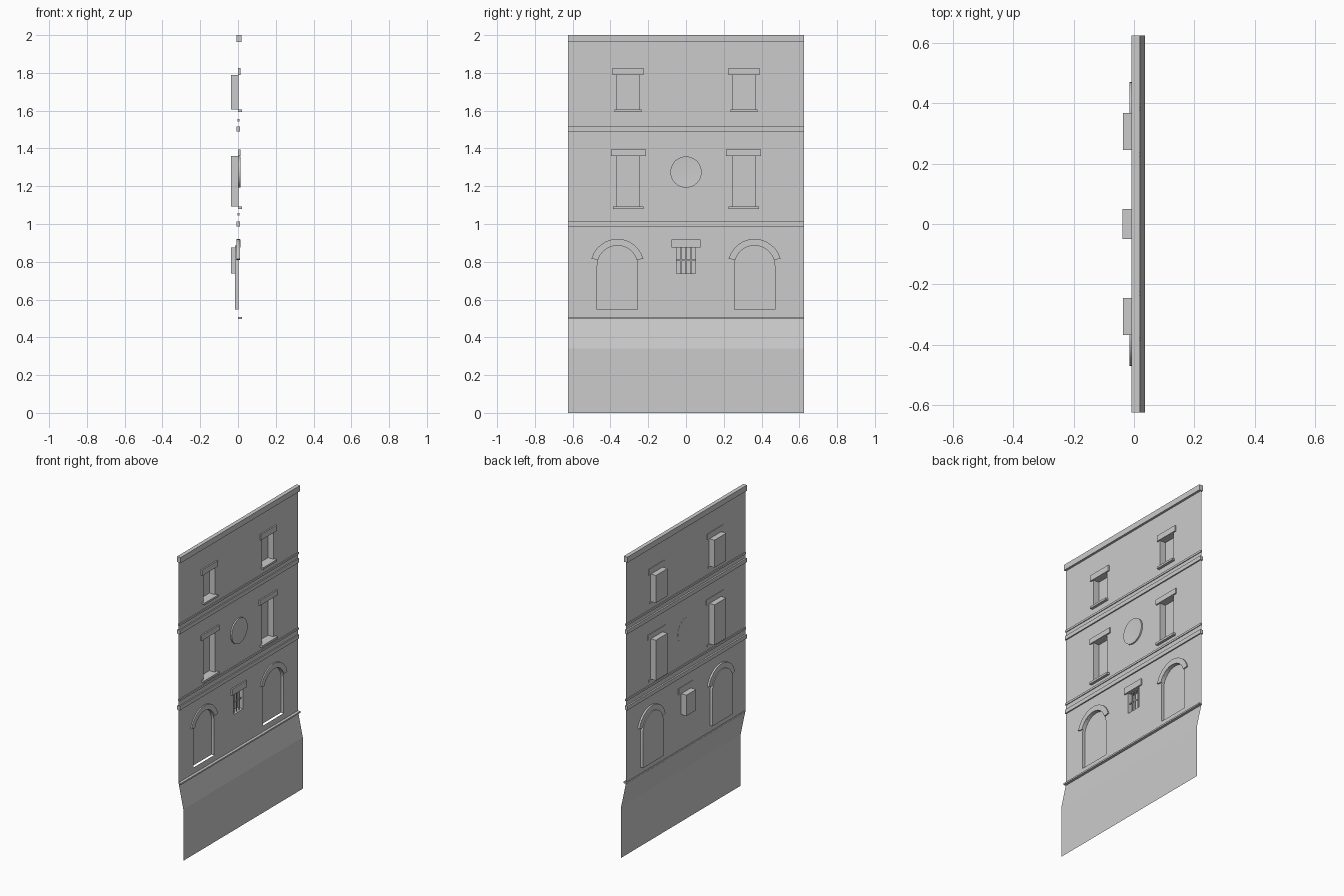
import bpy, bmesh, math
from mathutils import Vector

if "Cube" in bpy.data.objects:
    bpy.data.objects.remove(bpy.data.objects["Cube"])

W = 0.624      # half width of the facade
X = 0.003      # plane of the wall sheet


def finish(name, bm, smooth=False):
    me = bpy.data.meshes.new(name)
    bm.to_mesh(me)
    bm.free()
    ob = bpy.data.objects.new(name, me)
    bpy.context.collection.objects.link(ob)
    if smooth:
        bpy.context.view_layer.objects.active = ob
        ob.select_set(True)
        bpy.ops.object.shade_smooth_by_angle(angle=math.radians(30))
        ob.select_set(False)
    return ob


def box(name, x0, x1, y0, y1, z0, z1):
    bm = bmesh.new()
    bmesh.ops.create_cube(bm, size=1)
    for v in bm.verts:
        v.co = Vector((x0 + (v.co.x + .5) * (x1 - x0),
                       y0 + (v.co.y + .5) * (y1 - y0),
                       z0 + (v.co.z + .5) * (z1 - z0)))
    return finish(name, bm)


def rect(y0, y1, z0, z1):
    return [(y0, z0), (y1, z0), (y1, z1), (y0, z1)]


def arc(cy, cz, r, a0, a1, n):
    return [(cy + r * math.cos(math.radians(a0 + (a1 - a0) * i / n)),
             cz + r * math.sin(math.radians(a0 + (a1 - a0) * i / n))) for i in range(n + 1)]


def recess(name, loop, depth, floor=True):
    """Open-fronted niche behind a wall opening."""
    bm = bmesh.new()
    f = [bm.verts.new((X, y, z)) for y, z in loop]
    b = [bm.verts.new((depth, y, z)) for y, z in loop]
    bm.faces.new(b)
    for i in range(len(loop)):
        j = (i + 1) % len(loop)
        if i or floor:
            bm.faces.new((f[i], f[j], b[j], b[i]))
    return finish(name, bm, True)


holes = []

# paired rectangular windows on the two upper floors
for floor, z0, z1, lint, sill in (("upper", 1.606, 1.788, (.224, .39, 1.826), (.235, .378, 1.593)),
                                  ("middle", 1.093, 1.36, (.212, .397, 1.394), (.224, .386, 1.079))):
    for side, s in (("left", -1), ("right", 1)):
        def span(a, b):
            return sorted((s * a, s * b))
        hole = rect(*span(.245, .367), z0, z1)
        holes.append(hole)
        recess(f"{floor}_window_{side}", hole, -.037)
        box(f"{floor}_lintel_{side}", -.001, .012, *span(*lint[:2]), z1, lint[2])
        box(f"{floor}_sill_{side}", 0, .021, *span(*sill[:2]), sill[2], z0)

# arched ground-floor openings with hood mouldings
R, CZ = .107, .779
for side, cy in (("left", -.363), ("right", .363)):
    hole = [(cy - R, .548), (cy + R, .548)] + arc(cy, CZ, R, 0, 180, 16)
    holes.append(hole)
    recess(f"arched_opening_{side}", hole, -.015, floor=False)
    bm = bmesh.new()
    rings = []
    for (yi, zi), (yo, zo) in zip(arc(cy, CZ, R, 17, 163, 12), arc(cy, CZ, .142, 15, 165, 12)):
        rings.append([bm.verts.new(c) for c in ((-.009, yi, zi), (.011, yi, zi),
                                                (.011, yo, zo), (-.009, yo, zo))])
    for a, b in zip(rings, rings[1:]):
        for i in range(4):
            j = (i + 1) % 4
            bm.faces.new((a[i], a[j], b[j], b[i]))
    bm.faces.new(rings[0])
    bm.faces.new(rings[-1])
    bmesh.ops.recalc_face_normals(bm, faces=bm.faces)
    finish(f"arch_hood_{side}", bm, True)

# small barred window in the centre
hole = rect(-.05, .05, .738, .876)
holes.append(hole)
recess("barred_window", hole, -.038)
box("barred_window_lintel", -.001, .012, -.077, .077, .876, .918)
for i in range(3):
    y = (i - 1) * .026
    box(f"window_bar_{i + 1}", -.014, -.008, y - .003, y + .003, .738, .876)
box("window_cross_bar", -.014, -.008, -.05, .05, .805, .811)

# wall sheet with openings, flaring out into the base
bm = bmesh.new()
edges = []
outline = rect(-W, W, .5, 2)
outer = None
for loop in [outline] + holes:
    pts = []
    for p in loop:
        if not pts or (Vector(p) - Vector(pts[-1])).length > 1e-5:
            pts.append(p)
    vs = [bm.verts.new((X, y, z)) for y, z in pts]
    outer = outer or vs
    edges += [bm.edges.new((vs[i], vs[(i + 1) % len(vs)])) for i in range(len(vs))]
bmesh.ops.triangle_fill(bm, use_beauty=True, edges=edges, normal=(1, 0, 0))
left, right = outer[:2]
for x, z in ((.037, .34), (.037, 0)):
    a, b = bm.verts.new((x, -W, z)), bm.verts.new((x, W, z))
    bm.faces.new((a, b, right, left))
    left, right = a, b
for f in bm.faces:
    f.normal_update()
    if f.normal.x < 0:
        f.normal_flip()
finish("wall", bm)

# string courses, base ledge and coping
for name, x0, x1, z0, z1 in (("base_ledge", 0, .021, .498, .508),
                             ("lower_string_course", -.008, .011, .987, 1.013),
                             ("lower_thin_course", -.002, .008, 1.045, 1.058),
                             ("upper_string_course", -.008, .011, 1.49, 1.516),
                             ("upper_thin_course", -.002, .008, 1.543, 1.556),
                             ("coping", -.009, .018, 1.963, 2)):
    box(name, x0, x1, -W, W, z0, z1)

# round plaque, slightly dished
bm = bmesh.new()
rim = arc(0, 1.275, .083, 0, 360, 24)[:-1]
front = [bm.verts.new((.012, y, z)) for y, z in rim]
back = [bm.verts.new((.002, y, z)) for y, z in rim]
mid = bm.verts.new((.007, 0, 1.275))
for i in range(24):
    j = (i + 1) % 24
    bm.faces.new((front[i], front[j], mid))
    bm.faces.new((back[i], back[j], front[j], front[i]))
bm.faces.new(back[::-1])
finish("round_plaque", bm, True)
